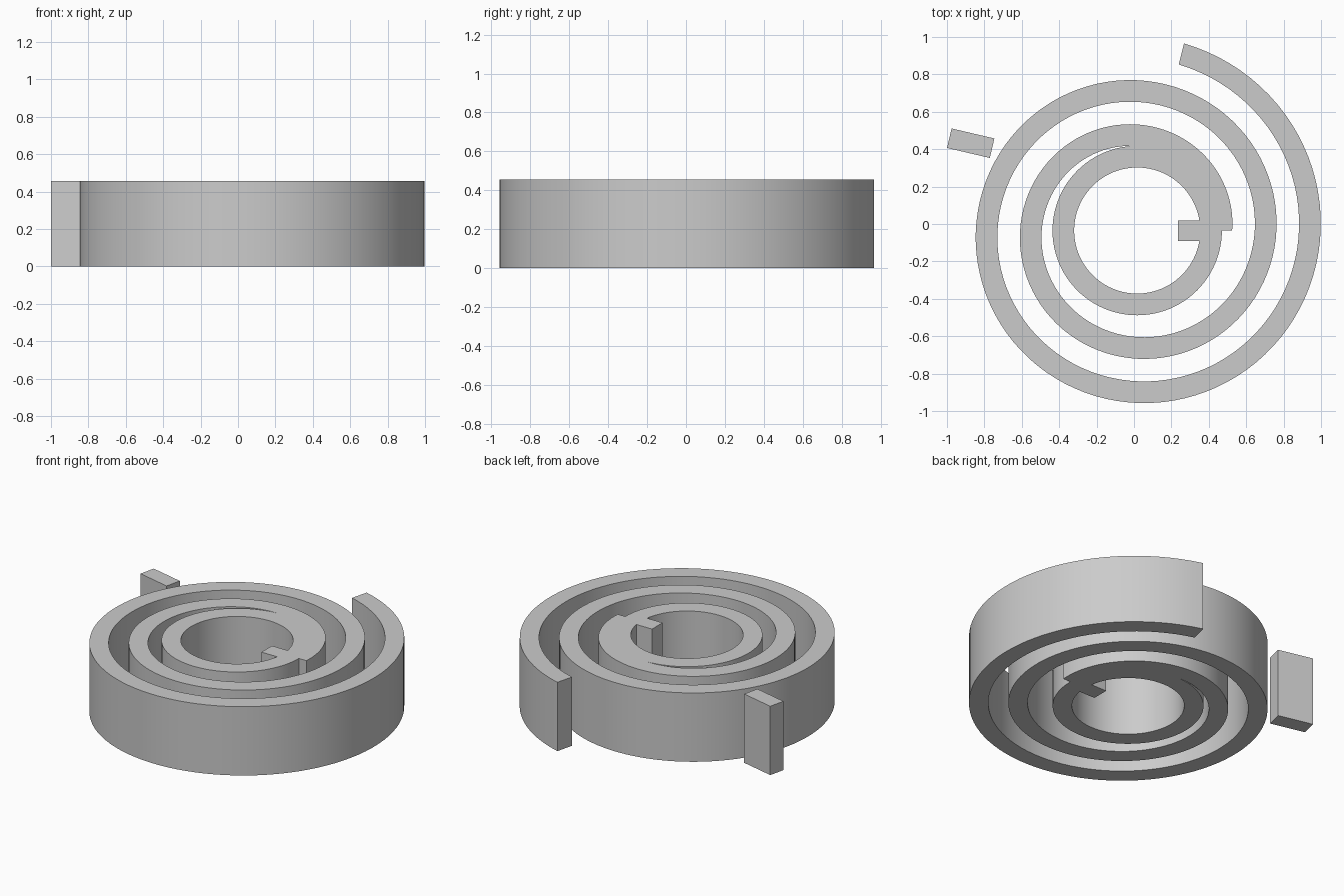
import bpy
import bmesh
import math
from mathutils import Vector

if "Cube" in bpy.data.objects:
    bpy.data.objects.remove(bpy.data.objects["Cube"], do_unlink=True)

HEIGHT = 0.456
CENTRE = Vector((0.017, -0.035))
THICK = 0.116
STEPS = 96                       # segments per turn

grey = bpy.data.materials.new("light_grey")
grey.use_nodes = True
colour = (0.6, 0.6, 0.6, 1)
grey.diffuse_color = colour
grey.node_tree.nodes["Principled BSDF"].inputs["Base Color"].default_value = colour


def finish(bm, name):
    bmesh.ops.recalc_face_normals(bm, faces=bm.faces)
    mesh = bpy.data.meshes.new(name)
    bm.to_mesh(mesh)
    bm.free()
    mesh.materials.append(grey)
    obj = bpy.data.objects.new(name, mesh)
    bpy.context.collection.objects.link(obj)
    return obj


def band(name, inner, outer, turns, closed=False):
    """Sweep an upright rectangle round the centre; radii are functions of turns."""
    bm = bmesh.new()
    count = round(turns * STEPS)
    sections = []
    for i in range(count if closed else count + 1):
        t = turns * i / count
        ray = Vector((math.cos(math.tau * t), math.sin(math.tau * t)))
        a, b = CENTRE + ray * inner(t), CENTRE + ray * outer(t)
        sections.append([bm.verts.new((p.x, p.y, z))
                         for p, z in ((a, 0), (b, 0), (b, HEIGHT), (a, HEIGHT))])
    following = sections[1:] + (sections[:1] if closed else [])
    for s, n in zip(sections, following):
        for k in range(4):
            j = (k + 1) % 4
            bm.faces.new((s[k], s[j], n[j], n[k]))
    if not closed:
        bm.faces.new(sections[0])
        bm.faces.new(sections[-1])
    return finish(bm, name)


def block(name, x, y, length, width, angle=0):
    bm = bmesh.new()
    bmesh.ops.create_cube(bm, size=1)
    bmesh.ops.scale(bm, vec=(length, width, HEIGHT), verts=bm.verts)
    bmesh.ops.translate(bm, vec=(0, 0, HEIGHT / 2), verts=bm.verts)
    obj = finish(bm, name)
    obj.location = (x, y, 0)
    obj.rotation_euler.z = angle
    return obj


def spiral_radius(t):
    return 0.508 + 0.2365 * t


# Coiled strip, hub ring and the key inside the hub
spring = band("spiral_spring", lambda t: spiral_radius(t) - THICK, spiral_radius, 2.211)
hub = band("hub_ring", lambda t: 0.337, lambda t: 0.453, 1, closed=True)
key = block("hub_key", 0.317, -0.035, 0.164, 0.11)

# Fuse the three into one solid
bpy.context.view_layer.update()
bpy.context.view_layer.objects.active = spring
for part in (hub, key):
    fuse = spring.modifiers.new("fuse", "BOOLEAN")
    fuse.operation = "UNION"
    fuse.solver = "EXACT"
    fuse.object = part
    bpy.ops.object.modifier_apply(modifier=fuse.name)
    bpy.data.objects.remove(part, do_unlink=True)

# Separate stop post outside the coil
block("stop_post", -0.873, 0.432, 0.235, 0.107, math.radians(-13.2))

# Smooth walls, sharp rims
bpy.ops.object.select_all(action="DESELECT")
spring.select_set(True)
bpy.ops.object.shade_smooth_by_angle(angle=math.radians(30))
